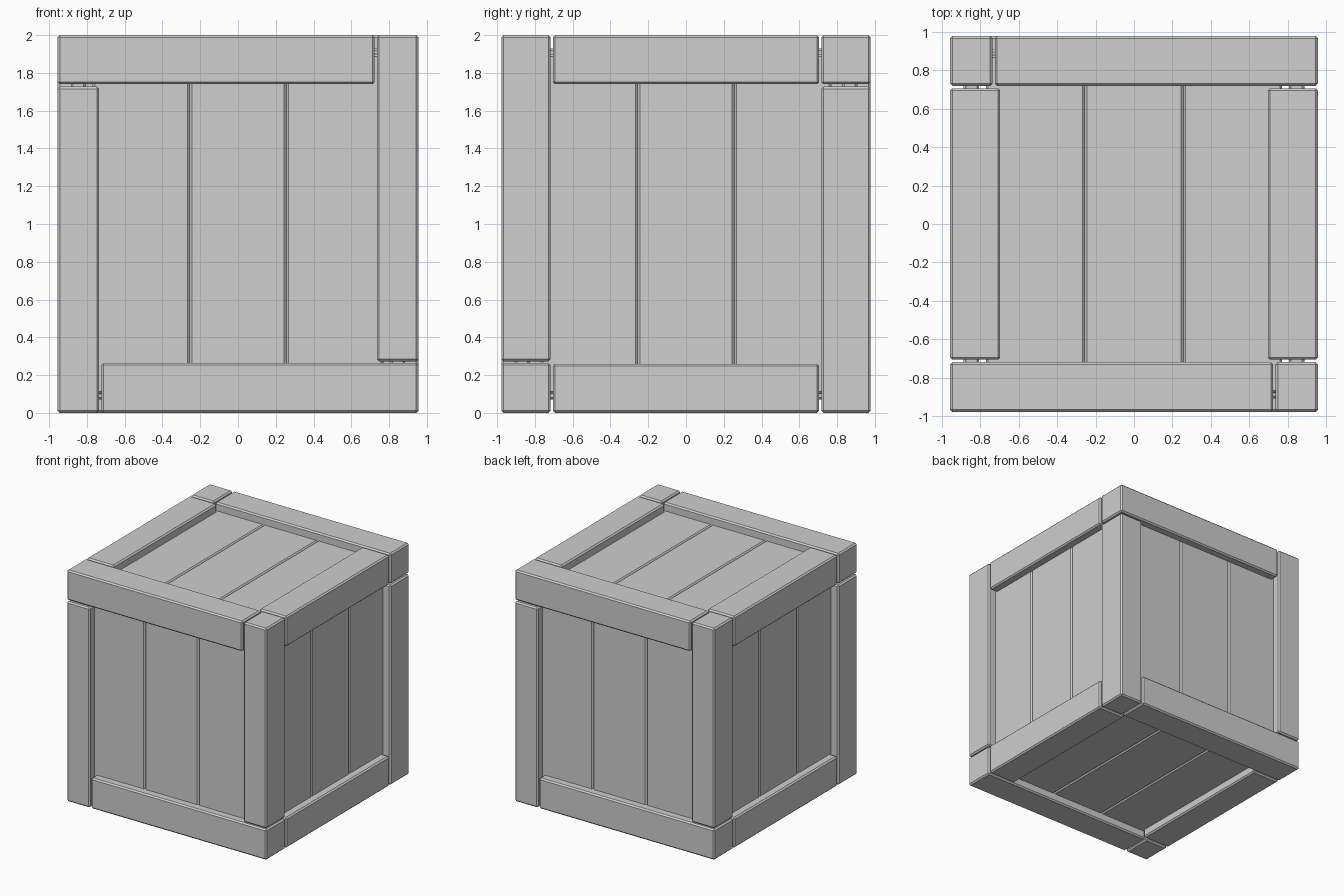
import bpy
import bmesh
from mathutils import Matrix, Vector

cube = bpy.data.objects.get("Cube")
if cube:
    bpy.data.objects.remove(cube, do_unlink=True)

grey = bpy.data.materials.new("light grey")
grey.use_nodes = True
colour = (0.62, 0.62, 0.62, 1)
grey.diffuse_color = colour
grey.node_tree.nodes["Principled BSDF"].inputs["Base Color"].default_value = colour

W, D, H = 0.955, 0.977, 2.0      # half width, half depth, height
BEAM, POST = 0.26, 0.22          # beam and post thickness
GAP = 0.012                      # joint between timbers
RECESS, PLANK = 0.07, 0.08       # panel inset and plank thickness
BEVEL = 0.012


def timber(name, low, high):
    """Chamfered box between two corners."""
    low, high = Vector(low), Vector(high)
    bm = bmesh.new()
    bmesh.ops.create_cube(bm, size=1)
    bmesh.ops.scale(bm, vec=high - low, verts=bm.verts)
    bmesh.ops.translate(bm, vec=(low + high) / 2, verts=bm.verts)
    bmesh.ops.bevel(bm, geom=bm.edges[:], offset=BEVEL, segments=1, affect='EDGES')
    mesh = bpy.data.meshes.new(name)
    bm.to_mesh(mesh)
    bm.free()
    mesh.materials.append(grey)
    obj = bpy.data.objects.new(name, mesh)
    bpy.context.collection.objects.link(obj)
    return obj


def pair(names, low, high):
    """A timber and its half-turn twin on the opposite side."""
    timber(names[0], low, high)
    twin = timber(names[1], low, high)
    twin.data.transform(Matrix.Rotation(3.14159265, 4, 'Z'))


inner_y = D - BEAM
post_x = W - POST

# Corner posts: one pair stands on the floor, the other reaches the top
pair(("front_left_post", "back_right_post"),
     (post_x, -D, BEAM + GAP), (W, -inner_y, H))
pair(("front_right_post", "back_left_post"),
     (-W, -D, 0), (-post_x, -inner_y, H - BEAM - GAP))

# Front and back beams overlap the ends of the posts
pair(("front_top_beam", "back_top_beam"),
     (-W, -D, H - BEAM), (post_x - GAP, -inner_y, H))
pair(("front_bottom_beam", "back_bottom_beam"),
     (-post_x + GAP, -D, 0), (W, -inner_y, BEAM + 0.005))

# Side beams fit between the front and back frames
for level, z in (("top", H - BEAM), ("bottom", 0)):
    pair((f"left_{level}_beam", f"right_{level}_beam"),
         (W - BEAM, -inner_y + GAP, z), (W, inner_y - GAP, z + BEAM))

# Three planks on every face
pitch = 0.513
edge = 0.1
for i in range(3):
    a = (i - 1.5) * pitch
    b = a + pitch
    pair((f"front_plank_{i + 1}", f"back_plank_{i + 1}"),
         (a, -D + RECESS, edge), (b, -D + RECESS + PLANK, H - edge))
    pair((f"left_plank_{i + 1}", f"right_plank_{i + 1}"),
         (W - RECESS - PLANK, a, edge), (W - RECESS, b, H - edge))
    for name, z in (("top", H - RECESS - PLANK), ("bottom", RECESS)):
        timber(f"{name}_plank_{i + 1}",
               (a, -D + edge, z), (b, D - edge, z + PLANK))
